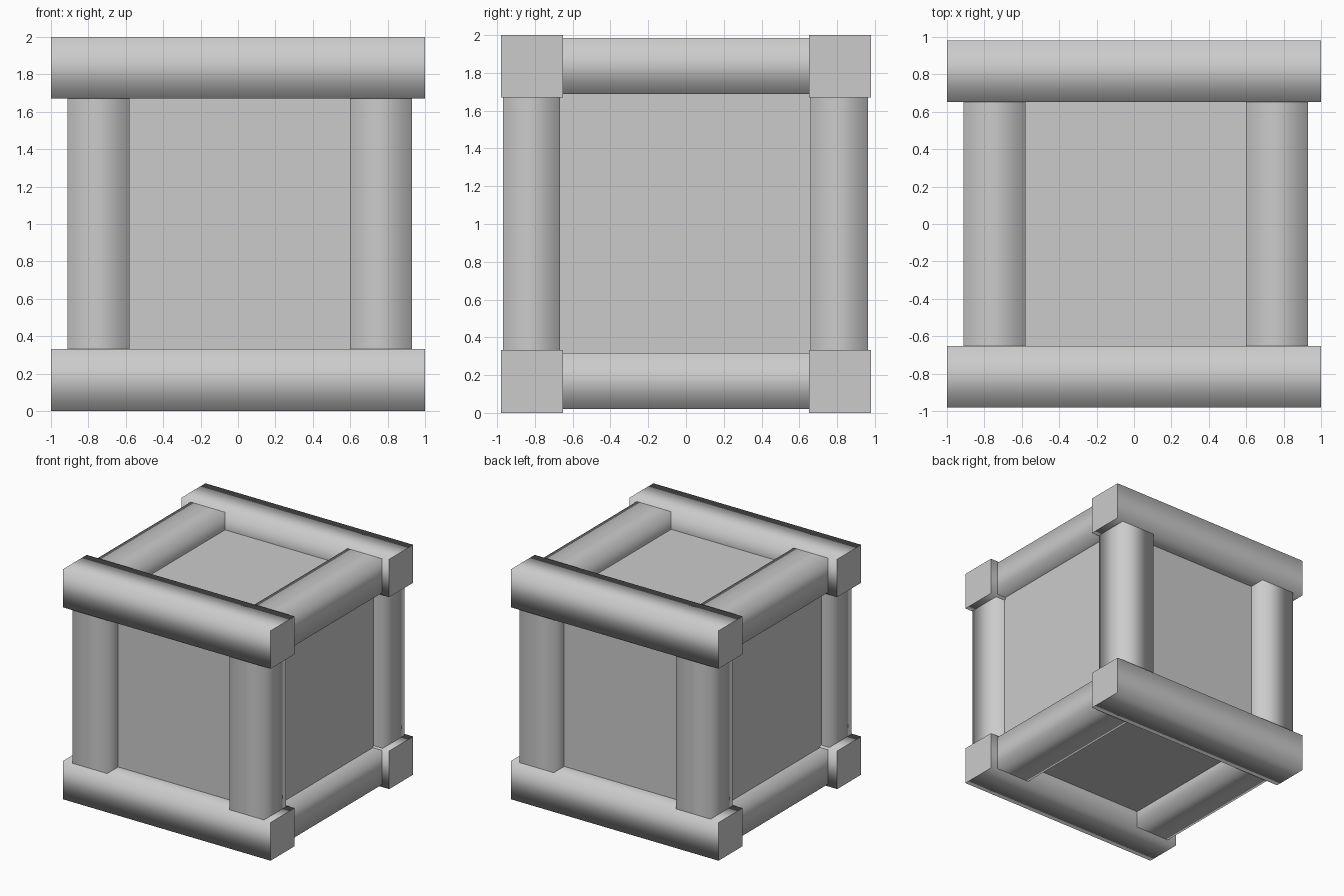
import bpy, bmesh
from mathutils import Vector

if "Cube" in bpy.data.objects:
    bpy.data.objects.remove(bpy.data.objects["Cube"])


def box(name, lo, hi, axis=None):
    """Box between two corners; with an axis, its long sides shade smoothly and its ends stay flat."""
    lo, hi = Vector(lo), Vector(hi)
    bm = bmesh.new()
    bmesh.ops.create_cube(bm, size=1)
    bmesh.ops.scale(bm, vec=hi - lo, verts=bm.verts)
    bmesh.ops.translate(bm, vec=(lo + hi) / 2, verts=bm.verts)
    bm.normal_update()
    if axis is not None:
        for f in bm.faces:
            f.smooth = abs(f.normal[axis]) < 0.5
            if not f.smooth:
                for e in f.edges:
                    e.smooth = False
    mesh = bpy.data.meshes.new(name)
    bm.to_mesh(mesh)
    bm.free()
    ob = bpy.data.objects.new(name, mesh)
    bpy.context.collection.objects.link(ob)
    return ob


# Recessed panels: one inner block
box("crate_panels", (-0.835, -0.82, 0.168), (0.842, 0.82, 1.833))

X_SPANS = {"left": (-0.912, -0.58), "right": (0.598, 0.93)}
Y_SPANS = {"front": (-0.98, -0.651), "back": (0.651, 0.98)}
POST_Y = {"front": (-0.97, -0.668), "back": (0.66, 0.964)}
Z_SPANS = {"bottom": (0.0, 0.332), "top": (1.67, 2.0)}
RAIL_Z = {"bottom": (0.02, 0.318), "top": (1.688, 1.986)}

# Long beams across the front and back
for v, (z0, z1) in Z_SPANS.items():
    for d, (y0, y1) in Y_SPANS.items():
        box(f"{v}_{d}_beam", (-1, y0, z0), (1, y1, z1), 0)

for s, (x0, x1) in X_SPANS.items():
    # Side rails running front to back
    for v, (z0, z1) in RAIL_Z.items():
        box(f"{v}_{s}_rail", (x0, -0.82, z0), (x1, 0.82, z1), 1)
    # Upright corner posts
    for d, (y0, y1) in POST_Y.items():
        box(f"{d}_{s}_post", (x0, y0, 0.17), (x1, y1, 1.83), 2)
